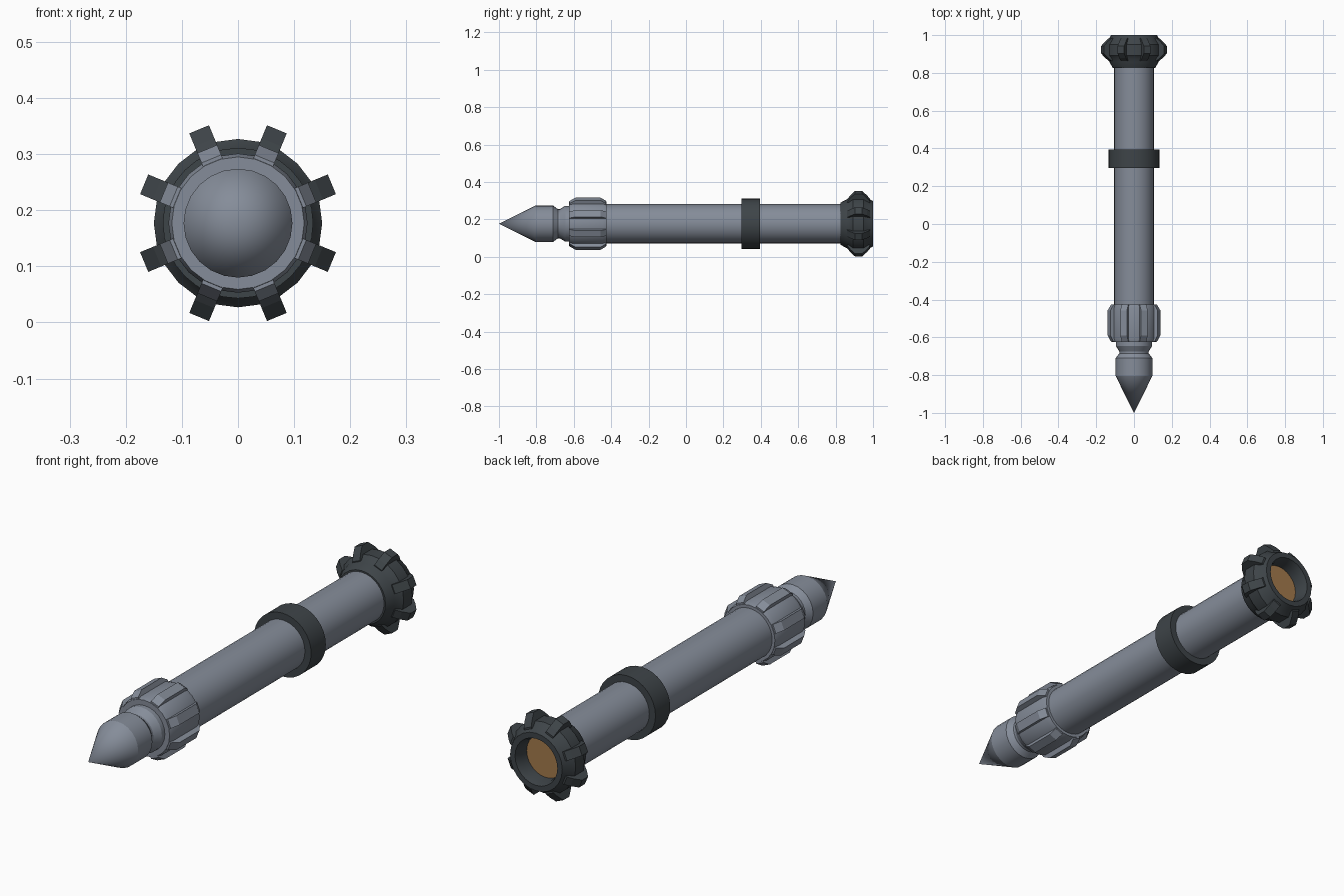
import bpy, bmesh, math
from mathutils import Matrix

if "Cube" in bpy.data.objects:
    bpy.data.objects.remove(bpy.data.objects["Cube"])

CZ = 0.177  # height of the long axis


def material(name, rgb):
    m = bpy.data.materials.new(name)
    m.diffuse_color = (*rgb, 1)
    m.use_nodes = True
    m.node_tree.nodes["Principled BSDF"].inputs["Base Color"].default_value = m.diffuse_color
    return m


GREY = material("steel grey", (0.235, 0.265, 0.32))
DARK = material("dark rubber", (0.048, 0.058, 0.065))
AMBER = material("amber brown", (0.37, 0.195, 0.072))


def finish(name, bm, mat, smooth=True):
    bmesh.ops.recalc_face_normals(bm, faces=bm.faces)
    me = bpy.data.meshes.new(name)
    bm.to_mesh(me)
    bm.free()
    me.materials.append(mat)
    ob = bpy.data.objects.new(name, me)
    bpy.context.collection.objects.link(ob)
    ob.location.z = CZ
    if smooth:
        bpy.ops.object.select_all(action='DESELECT')
        ob.select_set(True)
        bpy.context.view_layer.objects.active = ob
        bpy.ops.object.shade_smooth_by_angle(angle=math.radians(25))
    return ob


def lathe(name, profile, mat, n=24, closed=False):
    """Revolve (radius, y) points around the long axis."""
    bm = bmesh.new()
    rings = []
    for r, y in profile:
        if r == 0:
            rings.append([bm.verts.new((0, y, 0))] * n)
        else:
            rings.append([bm.verts.new((r * math.cos(2 * math.pi * i / n), y,
                                        r * math.sin(2 * math.pi * i / n))) for i in range(n)])
    pairs = list(zip(rings, rings[1:]))
    if closed:
        pairs.append((rings[-1], rings[0]))
    for a, b in pairs:
        for i in range(n):
            j = (i + 1) % n
            loop = list(dict.fromkeys((a[i], a[j], b[j], b[i])))
            bm.faces.new(loop)
    return finish(name, bm, mat)


def radial_ribs(name, profile, width, mat, count=8):
    """Extrude a (radius, y) outline to a width and repeat it around the axis."""
    bm = bmesh.new()
    for k in range(count):
        rot = Matrix.Rotation(2 * math.pi * (k + 0.5) / count, 3, 'Y')
        sides = [[bm.verts.new(rot @ Matrix.Identity(3) @ Matrix.Translation((s * width / 2, y, r)).translation)
                  for r, y in profile] for s in (-1, 1)]
        a, b = sides
        bm.faces.new(a)
        bm.faces.new(b[::-1])
        for i in range(len(a)):
            j = (i + 1) % len(a)
            bm.faces.new((a[i], b[i], b[j], a[j]))
    return finish(name, bm, mat, smooth=False)


# pointed tip with waisted neck
lathe("tip", [(0, -1.0), (0.097, -0.805), (0.097, -0.71), (0.078, -0.685),
              (0.078, -0.675), (0.096, -0.645), (0.096, -0.61), (0, -0.61)], GREY)

# ribbed grip collar
lathe("grip_collar", [(0, -0.625), (0.118, -0.625), (0.124, -0.605), (0.124, -0.445),
                      (0.118, -0.425), (0, -0.425)], GREY)
radial_ribs("grip_ribs", [(0.10, -0.623), (0.124, -0.623), (0.143, -0.59), (0.143, -0.457),
                          (0.124, -0.427), (0.10, -0.427)], 0.038, GREY)

# long shaft
lathe("shaft", [(0, -0.43), (0.105, -0.43), (0.105, 0.85), (0, 0.85)], GREY, n=32)

# dark band
lathe("band", [(0.104, 0.297), (0.134, 0.297), (0.134, 0.395), (0.104, 0.395)], DARK, n=32, closed=True)

# hollow end cap with knobs
lathe("end_cap", [(0.104, 0.825), (0.112, 0.825), (0.13, 0.858), (0.135, 0.875), (0.15, 0.892),
                  (0.15, 0.95), (0.137, 0.968), (0.122, 1.0), (0.099, 1.0),
                  (0.09, 0.97), (0.09, 0.90), (0.104, 0.90)], DARK, closed=True)
radial_ribs("end_knobs", [(0.11, 0.862), (0.134, 0.862), (0.156, 0.878), (0.181, 0.903),
                          (0.181, 0.942), (0.156, 0.968), (0.136, 0.984), (0.11, 0.984)], 0.038, DARK)

# amber disc inside the end cap
lathe("end_disc", [(0, 0.925), (0.091, 0.925), (0.091, 0.935), (0, 0.935)], AMBER)
